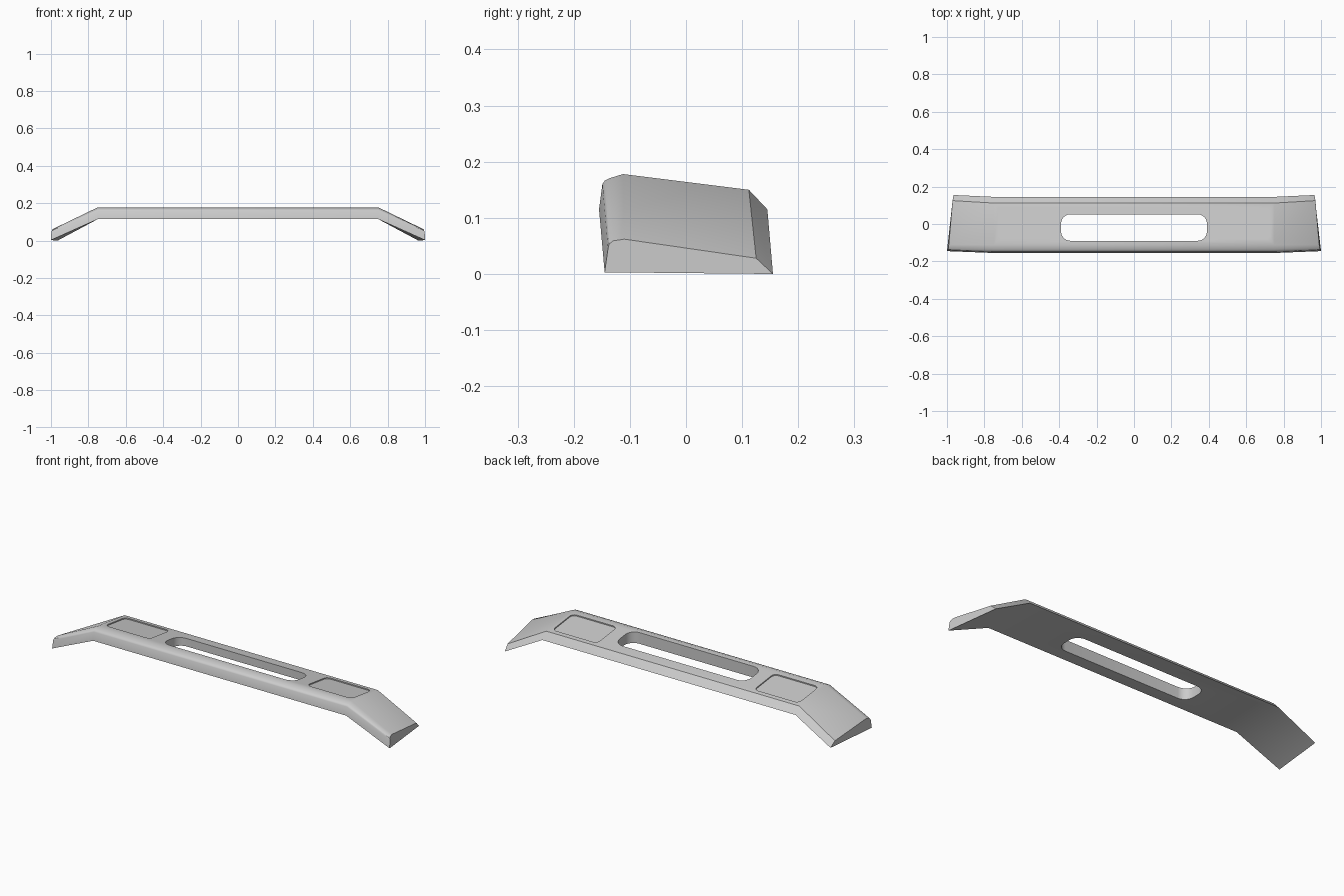
import bpy, bmesh, math

cube = bpy.data.objects.get("Cube")
if cube:
    bpy.data.objects.remove(cube)

grey = bpy.data.materials.new("light_grey")
grey.use_nodes = True
COLOUR = (0.6, 0.6, 0.6, 1)
grey.diffuse_color = COLOUR
grey.node_tree.nodes["Principled BSDF"].inputs["Base Color"].default_value = COLOUR


def make_object(name, bm):
    bmesh.ops.recalc_face_normals(bm, faces=bm.faces)
    mesh = bpy.data.meshes.new(name)
    bm.to_mesh(mesh)
    bm.free()
    mesh.materials.append(grey)
    obj = bpy.data.objects.new(name, mesh)
    bpy.context.collection.objects.link(obj)
    return obj


def loft(name, rings):
    bm = bmesh.new()
    loops = [[bm.verts.new(p) for p in ring] for ring in rings]
    for a, b in zip(loops, loops[1:]):
        for i in range(len(a)):
            j = (i + 1) % len(a)
            bm.faces.new((a[i], a[j], b[j], b[i]))
    bm.faces.new(loops[0])
    bm.faces.new(loops[-1])
    return make_object(name, bm)


def rounded_rect(x0, x1, y0, y1, r, steps=6):
    points = []
    corners = ((x1 - r, y1 - r), (x0 + r, y1 - r), (x0 + r, y0 + r), (x1 - r, y0 + r))
    for k, (cx, cy) in enumerate(corners):
        for s in range(steps + 1):
            a = math.pi / 2 * (k + s / steps)
            points.append((cx + r * math.cos(a), cy + r * math.sin(a)))
    return points


def cut(body, name, outline, floor):
    cutter = loft(name, [[(x, y, floor(y)) for x, y in outline],
                         [(x, y, 0.3) for x, y in outline]])
    cutter.hide_render = True
    mod = body.modifiers.new(name, "BOOLEAN")
    mod.operation = "DIFFERENCE"
    mod.solver = "EXACT"
    mod.object = cutter
    bpy.context.view_layer.objects.active = body
    bpy.ops.object.modifier_apply(modifier=name)
    bpy.data.objects.remove(cutter)


# Cross-sections (y, z): straight middle, and (x, y, z) at the drooped tip
middle = [(-0.155, 0.115), (-0.149, 0.16), (-0.145, 0.166), (-0.135, 0.171),
          (-0.112, 0.178), (0.112, 0.15), (0.145, 0.115)]
tip = [(1.0, -0.145, 0.003), (0.998, -0.139, 0.045), (0.995, -0.137, 0.053),
       (0.993, -0.13, 0.059), (0.99, -0.11, 0.062), (0.97, 0.125, 0.028),
       (0.965, 0.155, 0.0)]
knee = [(0.75, y, z) for y, z in middle]
mirror = lambda ring: [(-x, y, z) for x, y, z in ring]
body = loft("bumper_bar", [mirror(tip), mirror(knee), knee, tip])

# Central through slot
cut(body, "slot_cutter", rounded_rect(-0.39, 0.39, -0.09, 0.052, 0.05), lambda y: 0.05)

# Shallow recessed panels either side
floor = lambda y: 0.172 - 0.125 * (y + 0.112)
for x0, x1 in ((-0.73, -0.465), (0.465, 0.73)):
    cut(body, "panel_cutter", rounded_rect(x0, x1, -0.082, 0.088, 0.025), floor)

bpy.ops.object.select_all(action="DESELECT")
body.select_set(True)
bpy.context.view_layer.objects.active = body
bpy.ops.object.shade_smooth_by_angle(angle=math.radians(32))
